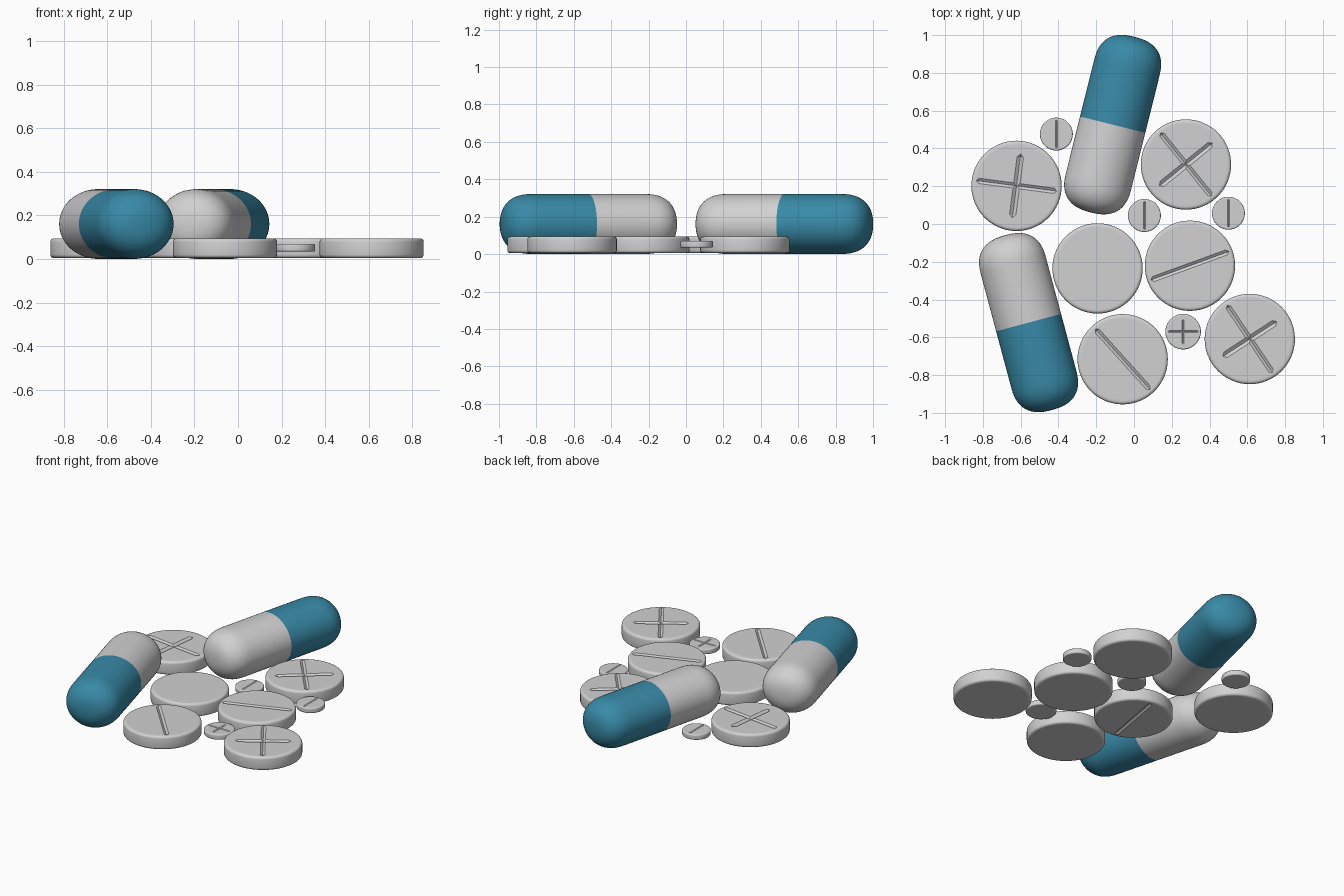
import bpy, bmesh, math
from mathutils import Matrix, Vector

if "Cube" in bpy.data.objects:
    bpy.data.objects.remove(bpy.data.objects["Cube"])


def material(name, rgb):
    m = bpy.data.materials.new(name)
    m.diffuse_color = (*rgb, 1)
    m.use_nodes = True
    m.node_tree.nodes["Principled BSDF"].inputs["Base Color"].default_value = m.diffuse_color
    return m


WHITE = material("off_white", (0.64, 0.64, 0.64))
TEAL = material("teal_blue", (0.04, 0.255, 0.39))


def lathe(profile, segments):
    """Closed solid of revolution about z; profile is (radius, z) from bottom to top."""
    bm = bmesh.new()
    rings = []
    for r, z in profile:
        rings.append([bm.verts.new((r * math.cos(2 * math.pi * i / segments),
                                    r * math.sin(2 * math.pi * i / segments), z))
                      for i in range(segments)])
    for a, b in zip(rings, rings[1:]):
        for i in range(segments):
            j = (i + 1) % segments
            bm.faces.new((a[i], a[j], b[j], b[i]))
    bm.faces.new(rings[0][::-1])
    bm.faces.new(rings[-1])
    return bm


def make_object(bm, name, mats):
    mesh = bpy.data.meshes.new(name)
    bm.to_mesh(mesh)
    bm.free()
    for m in mats:
        mesh.materials.append(m)
    ob = bpy.data.objects.new(name, mesh)
    bpy.context.collection.objects.link(ob)
    return ob


def activate(ob):
    bpy.ops.object.select_all(action='DESELECT')
    ob.select_set(True)
    bpy.context.view_layer.objects.active = ob


def smooth(ob):
    activate(ob)
    bpy.ops.object.shade_smooth_by_angle(angle=math.radians(30))


# Two-tone capsule lying down, teal half towards the given angle
def capsule(name, x, y, angle):
    r, straight, depth, n = 0.178, 0.309, 0.17, 2.5
    half = [(r, 0.0)]
    for k in range(15):
        t = math.pi / 2 * k / 14.4
        half.append((r * math.cos(t) ** (2 / n), straight + depth * math.sin(t) ** (2 / n)))
    profile = [(a, -b) for a, b in half[:0:-1]] + half
    bm = lathe(profile, 64)
    for f in bm.faces:
        f.material_index = 1 if f.calc_center_median().z > 0 else 0
    bm.transform(Matrix.Translation((x, y, 0.161)) @ Matrix.Rotation(math.radians(angle), 4, 'Z')
                 @ Matrix.Diagonal((1, 1, 0.9, 1)) @ Matrix.Rotation(math.pi / 2, 4, 'Y'))
    smooth(make_object(bm, name, [WHITE, TEAL]))


# Pointed V-shaped cutter for a score line
def groove_cutter(x, y, z, angle, length, width, depth):
    bm = bmesh.new()
    h, e = length / 2, width
    for s in (-1, 1):
        bm.verts.new((s * h, 0, 0))
        for p in ((width, 0), (-width, 0), (0, depth), (0, -depth)):
            bm.verts.new((s * (h - e), *p))
    bmesh.ops.convex_hull(bm, input=bm.verts[:])
    bmesh.ops.recalc_face_normals(bm, faces=bm.faces[:])
    bm.transform(Matrix.Translation((x, y, z)) @ Matrix.Rotation(math.radians(angle), 4, 'Z'))
    ob = make_object(bm, "groove_cutter", [WHITE])
    ob.hide_render = True
    return ob


# Round tablet with softened rims and scored lines (angle, length, half width)
def tablet(name, x, y, r, z0, z1, bevel, lines, underside=False):
    top = [(r - bevel + bevel * math.cos(a), z1 - bevel + bevel * math.sin(a))
           for a in (math.pi / 2 * k / 4 for k in range(5))]
    top.append((r - 1.6 * bevel, z1))
    profile = [(a, z0 + z1 - b) for a, b in top[::-1]] + top
    bm = lathe(profile, 64)
    bm.transform(Matrix.Translation((x, y, 0)))
    ob = make_object(bm, name, [WHITE])
    for angle, length, width in lines:
        cutter = groove_cutter(x, y, z0 if underside else z1, angle, length, width, width * 0.75)
        mod = ob.modifiers.new("score", 'BOOLEAN')
        mod.operation = 'DIFFERENCE'
        mod.solver = 'EXACT'
        mod.object = cutter
        activate(ob)
        bpy.ops.object.modifier_apply(modifier=mod.name)
        bpy.data.objects.remove(cutter, do_unlink=True)
    smooth(ob)


capsule("capsule_back", -0.113, 0.526, 76)
capsule("capsule_front", -0.558, -0.522, -75)

# Large tablets: centre and score lines
LARGE = [
    ("cross_tablet_left", -0.622, 0.202, [(-7.5, 0.43, 0.014), (82.5, 0.34, 0.017)]),
    ("cross_tablet_back", 0.275, 0.315, [(-51, 0.43, 0.014), (39, 0.36, 0.017)]),
    ("cross_tablet_right", 0.613, -0.609, [(-56, 0.43, 0.014), (33, 0.34, 0.017)]),
    ("scored_tablet_right", 0.296, -0.221, [(20, 0.44, 0.014)]),
    ("scored_tablet_front", -0.06, -0.716, [(-48, 0.43, 0.014)]),
]
for name, x, y, lines in LARGE:
    tablet(name, x, y, 0.239, 0.005, 0.095, 0.016, lines)
# Face-down tablet, scored underneath
tablet("flipped_tablet", -0.193, -0.235, 0.239, 0.005, 0.095, 0.016,
       [(80, 0.43, 0.014)], underside=True)

# Small tablets
for i, (x, y) in enumerate([(-0.411, 0.476), (0.055, 0.045), (0.5, 0.057)]):
    tablet(f"small_tablet_{i + 1}", x, y, 0.087, 0.035, 0.07, 0.007, [(90, 0.15, 0.005)])
tablet("small_cross_tablet", 0.26, -0.57, 0.094, 0.035, 0.07, 0.007,
       [(0, 0.16, 0.005), (90, 0.13, 0.006)])
